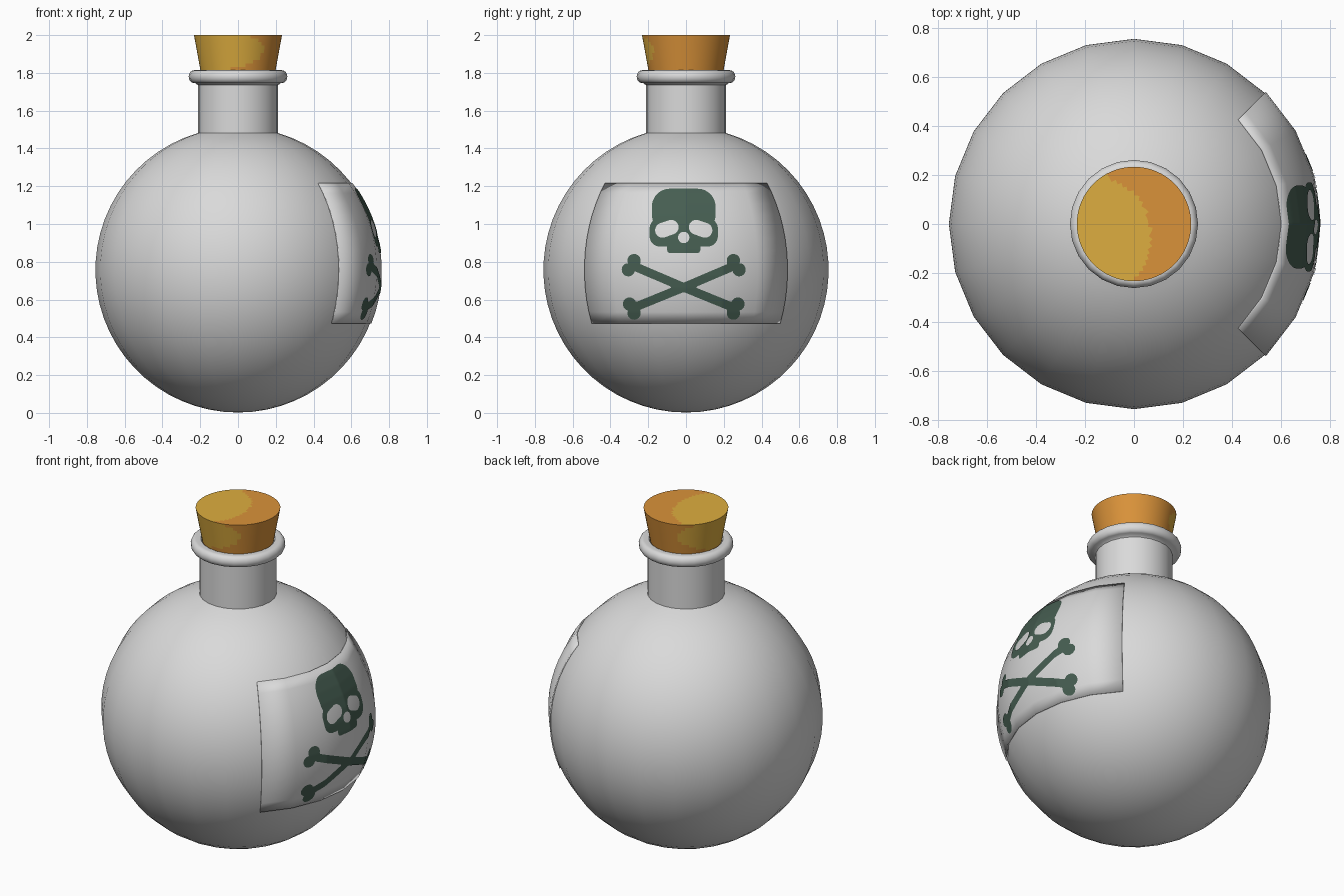
import bpy, bmesh, math
from mathutils import Vector
from mathutils.bvhtree import BVHTree

if "Cube" in bpy.data.objects:
    bpy.data.objects.remove(bpy.data.objects["Cube"])

R, ZC = 0.755, 0.757          # round body radius and centre height


def material(name, r, g, b):
    m = bpy.data.materials.new(name)
    m.diffuse_color = (r, g, b, 1)
    m.use_nodes = True
    m.node_tree.nodes["Principled BSDF"].inputs["Base Color"].default_value = m.diffuse_color
    return m


GLASS = material("pale_grey", 0.70, 0.70, 0.70)
INK = material("dark_green", 0.060, 0.110, 0.082)
CORK = material("cork_orange", 0.70, 0.29, 0.042)
GOLD = material("cork_gold", 0.73, 0.42, 0.05)


def finish(bm, name, mats, angle=40):
    me = bpy.data.meshes.new(name)
    bm.to_mesh(me)
    bm.free()
    ob = bpy.data.objects.new(name, me)
    bpy.context.collection.objects.link(ob)
    for m in mats:
        me.materials.append(m)
    bpy.ops.object.select_all(action='DESELECT')
    ob.select_set(True)
    bpy.context.view_layer.objects.active = ob
    bpy.ops.object.shade_smooth_by_angle(angle=math.radians(angle))
    return ob


def lathe(profile, segs, a0=0.0, a1=math.tau):
    """Turn (radius, z) points, listed bottom to top, about the z axis."""
    bm = bmesh.new()
    rows = []
    for r, z in profile:
        angs = [a0 + (a1 - a0) * j / segs for j in range(segs + 1)]
        rows.append([bm.verts.new((r * math.cos(a), r * math.sin(a), z)) for a in angs])
    for lo, hi in zip(rows, rows[1:]):
        for j in range(segs):
            bm.faces.new((lo[j], lo[j + 1], hi[j + 1], hi[j]))
    bmesh.ops.remove_doubles(bm, verts=bm.verts, dist=1e-5)
    return bm


def arc(radius, t0, t1, n):
    """Points on the body circle between two latitudes."""
    ts = [t0 + (t1 - t0) * i / n for i in range(n + 1)]
    return [(max(radius * math.cos(t), 0), ZC + radius * math.sin(t)) for t in ts]


# bottle: round body, straight neck, rounded lip, inside of the mouth
neck = 0.213
profile = arc(R, -math.pi / 2, math.acos(neck / R), 28)
profile += [(neck, 1.60), (neck, 1.735), (0.225, 1.745)]
profile += [(0.232 + 0.029 * math.cos(t), 1.78 + 0.034 * math.sin(t))
            for t in [math.radians(d) for d in range(-75, 91, 15)]]
profile += [(0.205, 1.812), (0.195, 1.80), (0.18, 1.70)]
finish(lathe(profile, 24), "bottle", [GLASS])

# label: slightly raised quarter-turn patch on the right side
RL = 0.761
t0, t1 = math.asin((0.472 - ZC) / RL), math.asin((1.218 - ZC) / RL)
bm = lathe(arc(RL, t0, t1, 12), 6, -math.pi / 4, math.pi / 4)
bvh = BVHTree.FromBMesh(bm)
label = finish(bm, "label", [GLASS])
solid = label.modifiers.new("thickness", 'SOLIDIFY')
solid.thickness, solid.offset = 0.008, -1


# emblem shape as a signed distance in the (y, z) plane, mirrored in y
def box(u, z, cz, hu, hz, r):
    qu, qz = u - hu + r, abs(z - cz) - hz + r
    return math.hypot(max(qu, 0), max(qz, 0)) + min(max(qu, qz), 0) - r


def capsule(u, z, au, az, bu, bz, r):
    du, dz = bu - au, bz - az
    k = ((u - au) * du + (z - az) * dz) / (du * du + dz * dz)
    k = min(max(k, 0), 1)
    return math.hypot(u - au - k * du, z - az - k * dz) - r


def emblem(y, z):
    u = abs(y + 0.012)
    skull = min(box(u, z, 1.07, 0.168, 0.115, 0.095),      # cranium
                box(u, z, 0.955, 0.180, 0.075, 0.055),     # cheeks
                box(u, z, 0.90, 0.088, 0.055, 0.018))      # jaw
    holes = min(capsule(u, z, 0.066, 0.982, 0.112, 0.966, 0.039),
                math.hypot(u, z - 0.928) - 0.030)
    bones = min(capsule(u, z, 0, 0.665, 0.27, 0.78, 0.023),
                capsule(u, z, 0, 0.665, 0.27, 0.555, 0.023))
    for ku, kz in ((0.262, 0.806), (0.292, 0.758), (0.286, 0.577), (0.262, 0.529)):
        bones = min(bones, math.hypot(u - ku, z - kz) - 0.035)
    return min(max(skull, -holes), bones)


# emblem plate: fine cells inside the shape, edges snapped, laid on the label
H = 0.008
bm = bmesh.new()
verts = {}


def corner(i, j):
    if (i, j) not in verts:
        y, z = i * H, j * H
        d = emblem(y, z)
        gy = (emblem(y + 1e-4, z) - d) / 1e-4
        gz = (emblem(y, z + 1e-4) - d) / 1e-4
        near = edge.get((i, j), 4) < 4
        if near and abs(d) < H:
            y, z = y - d * gy, z - d * gz
        hit = bvh.ray_cast(Vector((2, y, z)), Vector((-1, 0, 0)))[0]
        out = (hit - Vector((0, 0, ZC))).normalized() * 0.003
        verts[i, j] = bm.verts.new(hit + out)
    return verts[i, j]


cells = [(i, j) for i in range(-50, 50) for j in range(60, 151)
         if emblem((i + 0.5) * H, (j + 0.5) * H) < 0]
edge = {}
for i, j in cells:
    for c in ((i, j), (i + 1, j), (i + 1, j + 1), (i, j + 1)):
        edge[c] = edge.get(c, 0) + 1
for i, j in cells:
    bm.faces.new([corner(*c) for c in ((i, j), (i + 1, j), (i + 1, j + 1), (i, j + 1))])
finish(bm, "skull_and_bones_emblem", [INK], 60)

# cork: tapered stopper with a golden patch on its front left side
side = [(0.178 + 0.055 * i / 16, 1.70 + 0.30 * i / 16) for i in range(17)]
top = [(0.233 * (1 - i / 12), 2.0) for i in range(1, 13)]
bm = lathe([(0, 1.70)] + side + top, 64)
for f in bm.faces:
    x, y, z = f.calc_center_median()
    if z > 1.999:
        gold = math.hypot(x + 0.18, y + 0.05) < 0.25
    else:
        gold = 0.85 * x + 0.5 * y < 0.03 - 16 * (z - 1.92) ** 2
    f.material_index = int(gold)
finish(bm, "cork", [CORK, GOLD])
